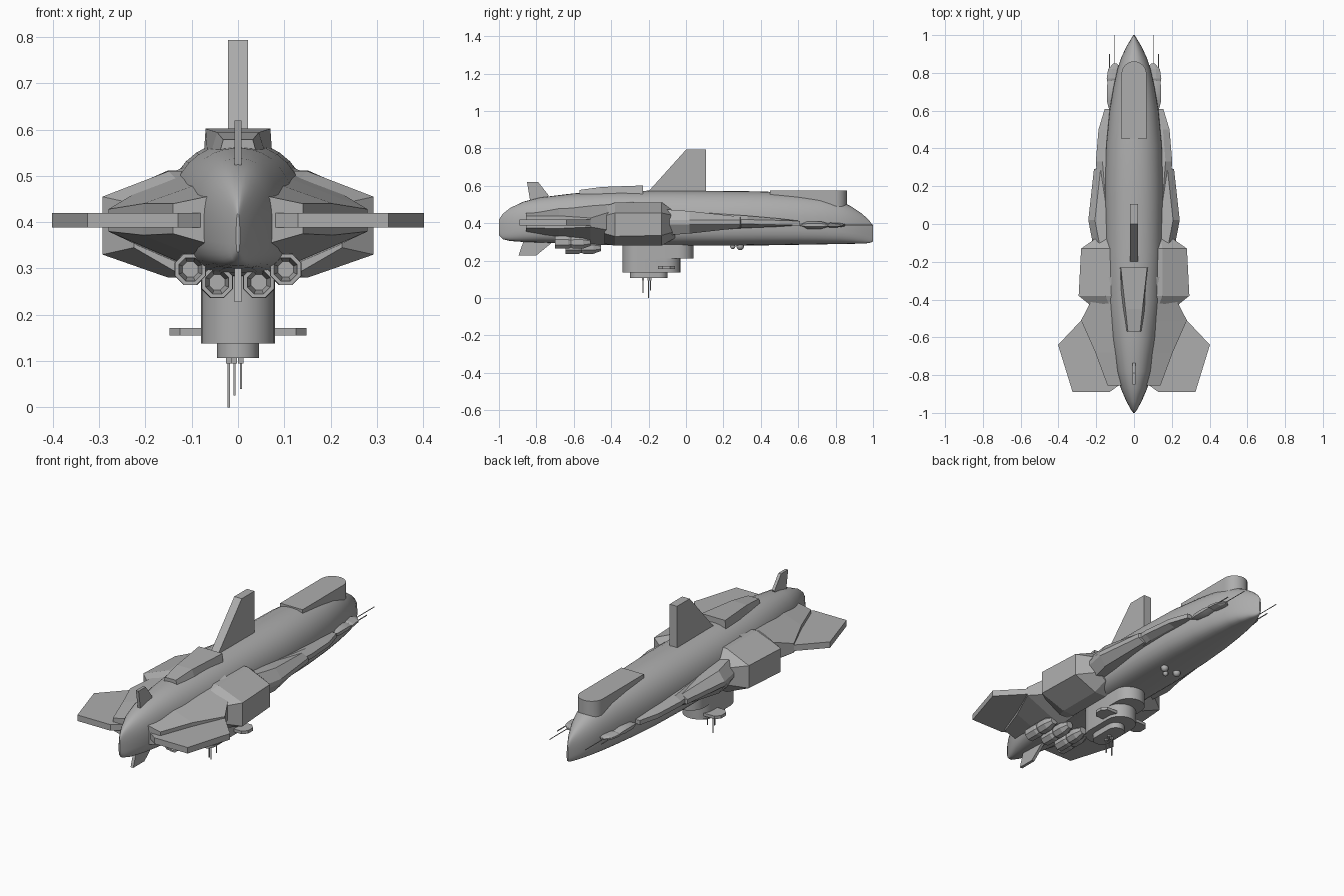
import bpy, bmesh, math

if "Cube" in bpy.data.objects:
    bpy.data.objects.remove(bpy.data.objects["Cube"])

grey = bpy.data.materials.new("hull_grey")
grey.diffuse_color = (0.42, 0.42, 0.42, 1)
grey.use_nodes = True
grey.node_tree.nodes["Principled BSDF"].inputs["Base Color"].default_value = grey.diffuse_color


def finish(name, bm, mirror=False, smooth=0):
    bmesh.ops.recalc_face_normals(bm, faces=bm.faces)
    me = bpy.data.meshes.new(name)
    bm.to_mesh(me)
    bm.free()
    ob = bpy.data.objects.new(name, me)
    bpy.context.collection.objects.link(ob)
    me.materials.append(grey)
    if mirror:
        ob.modifiers.new("Mirror", 'MIRROR').use_mirror_merge = False
    if smooth:
        bpy.ops.object.select_all(action='DESELECT')
        ob.select_set(True)
        bpy.context.view_layer.objects.active = ob
        bpy.ops.object.shade_smooth_by_angle(angle=math.radians(smooth))
    return ob


def loft(name, sections, mirror=False, smooth=0):
    """Skin equal-length closed 3D sections and cap both ends."""
    bm = bmesh.new()
    rings = [[bm.verts.new(p) for p in s] for s in sections]
    n = len(rings[0])
    for a, b in zip(rings, rings[1:]):
        for i in range(n):
            j = (i + 1) % n
            bm.faces.new((a[i], a[j], b[j], b[i]))
    bm.faces.new(rings[0])
    bm.faces.new(rings[-1])
    return finish(name, bm, mirror, smooth)


def side_plate(name, yz, t):
    """Vertical plate from a side profile."""
    loft(name, [[(x, y, z) for y, z in yz] for x in (-t, t)])


def flat_plate(name, xy, z0, z1, mirror=False, smooth=0):
    loft(name, [[(x, y, z) for x, y in xy] for z in (z0, z1)], mirror, smooth)


def ring(x, y, z, rx, rz, n=8):
    return [(x + rx * math.cos((i + .5) * math.tau / n), y,
             z + rz * math.sin((i + .5) * math.tau / n)) for i in range(n)]


def stadium(y0, y1, r, n=12):
    a = [math.pi * i / n for i in range(n + 1)]
    return ([(r * math.cos(t), y1 - r + r * math.sin(t)) for t in a] +
            [(-r * math.cos(t), y0 + r - r * math.sin(t)) for t in a])


# Hull: y, half width, top, bottom
hull = [(-1, .004, .42, .335), (-.98, .018, .45, .315), (-.94, .04, .482, .305),
        (-.87, .07, .515, .30), (-.78, .093, .538, .297), (-.6, .122, .56, .29),
        (-.4, .145, .57, .285), (-.15, .153, .575, .28), (.2, .155, .573, .28),
        (.42, .148, .57, .282), (.6, .13, .556, .285), (.72, .11, .543, .287),
        (.82, .088, .52, .289), (.88, .068, .492, .29), (.94, .04, .452, .291),
        (.98, .016, .415, .294), (1, .004, .385, .302)]


def hull_section(y, w, top, bot):
    mid = bot + (top - bot) * .45
    pts = []
    for i in range(32):
        c, s = math.cos(math.tau * i / 32), math.sin(math.tau * i / 32)
        e = .9 if s > 0 else .62
        pts.append((w * math.copysign(abs(c) ** e, c), y,
                    mid + (top - mid if s > 0 else mid - bot) * math.copysign(abs(s) ** e, s)))
    return pts


loft("hull", [hull_section(*h) for h in hull], smooth=40)

# Rounded front deck and tapered rear hump
arc = [(.066 * math.cos(math.pi * i / 14), .795 + .066 * math.sin(math.pi * i / 14)) for i in range(15)]
flat_plate("front_deck", [(-.066, .45), (.066, .45)] + arc, .48, .574, smooth=30)
loft("rear_hump", [[(-w, y, .53), (-t, y, z), (t, y, z), (w, y, .53)]
                   for y, w, t, z in ((-.57, .045, .032, .578), (-.45, .065, .045, .594),
                                      (-.23, .075, .07, .602))])

# Fins
side_plate("dorsal_fin", [(-.21, .56), (0, .793), (.107, .793), (.107, .56)], .022)
side_plate("upper_tail_fin", [(-.85, .62), (-.79, .62), (-.735, .55), (-.76, .5), (-.83, .5)], .008)
side_plate("lower_tail_fin", [(-.895, .228), (-.80, .228), (-.70, .31), (-.86, .33)], .008)

# Wing root: y, inner x, top, outer x, upper edge, lower edge, bottom
root = [(-.855, .035, .462, .14, .44, .375, .345), (-.68, .05, .495, .205, .44, .372, .31),
        (-.51, .06, .515, .28, .428, .38, .285), (-.28, .08, .535, .16, .5, .34, .285)]
loft("wing_root", [[(xi, y, t), (xo, y, u), (xo, y, l), (xi, y, b)]
                   for y, xi, t, xo, u, l, b in root], True)
flat_plate("wing", [(.05, -.45), (.27, -.50), (.402, -.64), (.325, -.89), (.13, -.89), (.06, -.84)],
           .388, .42, True)

# Side pods: y, outer x, shoulder x, top, upper edge, lower edge, bottom
pod = [(-.435, .225, .13, .49, .44, .345, .29), (-.38, .293, .15, .51, .455, .33, .28),
       (-.13, .28, .15, .512, .455, .335, .28), (-.06, .18, .14, .46, .44, .355, .32)]
loft("side_pod", [[(.08, y, t), (sx, y, t), (xo, y, u), (xo, y, l), (sx, y, b), (.08, y, b)]
                  for y, xo, sx, t, u, l, b in pod], True)


# Flank blisters stepping forward along the hull
def blister(name, rows):
    loft(name, [[(.07, y, t), (xo - .035, y, t), (xo, y, (t + b) / 2 + .012),
                 (xo, y, (t + b) / 2 - .012), (xo - .035, y, b), (.07, y, b)]
                for y, xo, t, b in rows], True)


blister("rear_blister", [(-.12, .215, .475, .335), (.02, .242, .465, .345),
                         (.29, .212, .435, .375), (.305, .17, .42, .39)])
blister("front_blister", [(.12, .185, .455, .365), (.33, .202, .44, .375),
                          (.5, .188, .425, .382), (.61, .155, .41, .39)])

# Forward gun pods with barrels
loft("gun_pod", [ring(.105, y, .39, r, h) for y, r, h in
                 ((.61, .03, .006), (.65, .042, .022), (.72, .042, .022), (.765, .036, .008))], True, 40)
loft("gun_mount", [ring(.10, y, .39, r, h) for y, r, h in
                   ((.755, .047, .008), (.77, .048, .014), (.82, .04, .012), (.85, .01, .006))], True)
for name, x, y0, y1, r in (("short_barrel", .13, .8, .9, .003), ("long_barrel", .105, .76, 1, .0022)):
    loft(name, [ring(x, y, .39, r, r, 6) for y in (y0, y1)], True)

# Four hollow exhaust tubes under the tail
for name, x, y, z in (("inner_exhaust", .045, -.645, .27), ("outer_exhaust", .103, -.7, .298)):
    loft(name, [ring(x, y + dy, z, r, r) for dy, r in
                ((.08, .018), (0, .027), (0, .036), (.07, .037), (.085, .03),
                 (.1, .037), (.15, .036), (.19, .02))], True)

# Belly turret in three tiers with side stubs and aerials
for name, y0, y1, r, z0, z1 in (("turret_base", -.34, .04, .08, .212, .3),
                                ("turret_drum", -.34, -.03, .08, .138, .22),
                                ("turret_cap", -.3, -.1, .045, .107, .145)):
    flat_plate(name, stadium(y0, y1, r), z0, z1, smooth=30)
flat_plate("turret_stub", [(.05, -.15), (.125, -.15), (.148, -.125), (.148, -.085),
                           (.125, -.06), (.05, -.06)], .155, .171, True)
for i, (x, y, z) in enumerate(((-.02, -.2, 0), (-.008, -.23, .026), (.006, -.19, .04))):
    for part, r, za, zb in (("aerial", .0022, z, .11), ("aerial_socket", .006, .095, .11)):
        flat_plate(f"{part}_{i}", [(x - r, y - r), (x + r, y - r), (x + r, y + r), (x - r, y + r)], za, zb)

# Small belly sensors
for i, (x, y, r) in enumerate(((.04, .29, .02), (-.04, .29, .02), (0, .25, .014))):
    bm = bmesh.new()
    bmesh.ops.create_uvsphere(bm, u_segments=12, v_segments=8, radius=r)
    bmesh.ops.translate(bm, verts=bm.verts, vec=(x, y, .276))
    finish(f"belly_sensor_{i}", bm, smooth=60)
